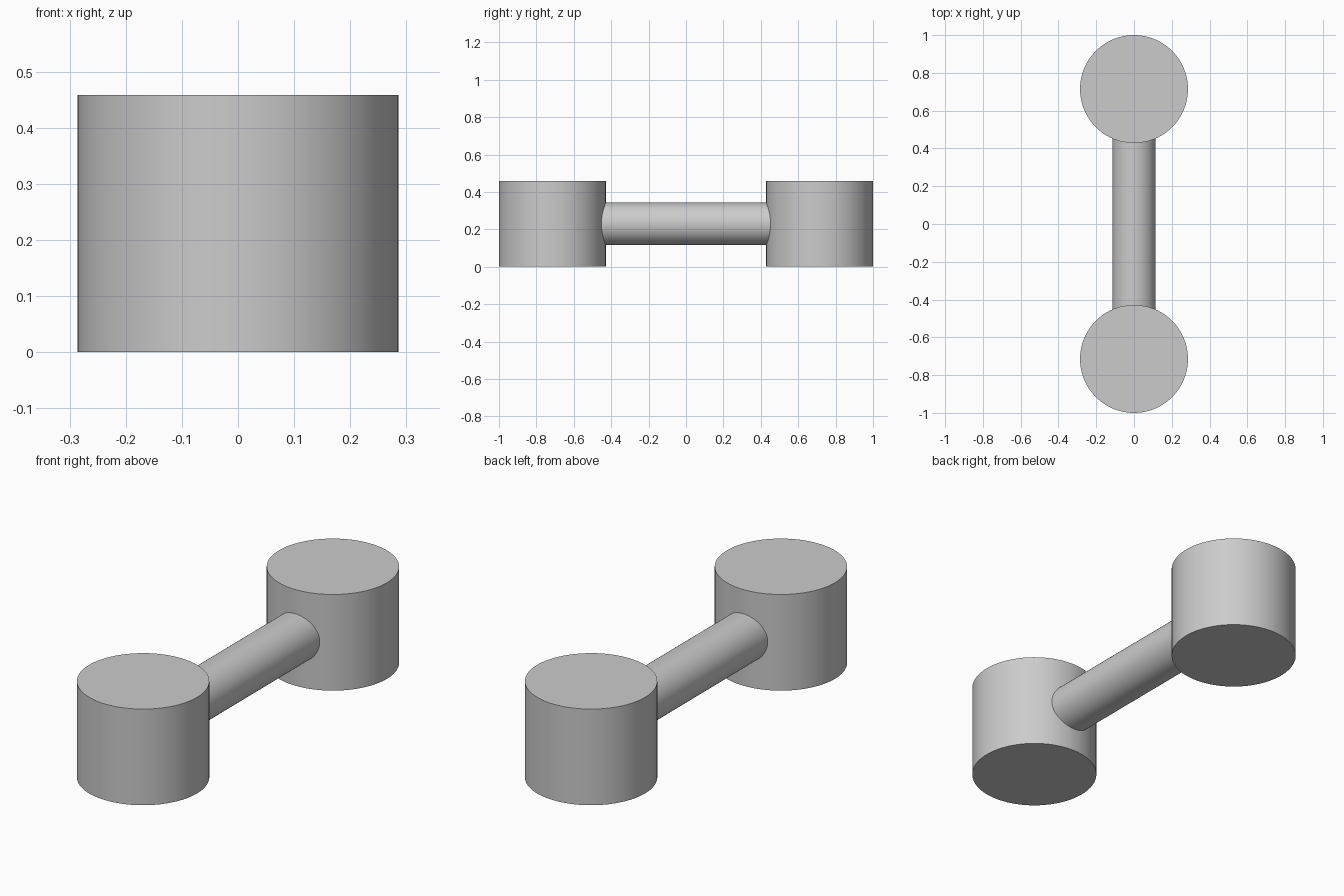
import bpy
import math

cube = bpy.data.objects.get("Cube")
if cube:
    bpy.data.objects.remove(cube, do_unlink=True)

RADIUS = 2 / 7
HEIGHT = 0.458
BAR_RADIUS = 0.114
CENTRE = 1 - RADIUS

grey = bpy.data.materials.new("plain grey")
grey.use_nodes = True
colour = (0.6, 0.6, 0.6, 1)
grey.diffuse_color = colour
grey.node_tree.nodes["Principled BSDF"].inputs["Base Color"].default_value = colour


def cylinder(name, radius, depth, location, rotation=(0, 0, 0)):
    bpy.ops.mesh.primitive_cylinder_add(vertices=96, radius=radius, depth=depth,
                                        location=location, rotation=rotation)
    obj = bpy.context.object
    obj.name = name
    obj.data.materials.append(grey)
    bpy.ops.object.shade_smooth_by_angle(angle=math.radians(30))
    return obj


# Upright end drums
for name, side in (("front_drum", -1), ("back_drum", 1)):
    cylinder(name, RADIUS, HEIGHT, (0, side * CENTRE, HEIGHT / 2))

# Connecting bar, its ends buried in the drums
cylinder("connecting_bar", BAR_RADIUS, 2 * CENTRE - RADIUS,
         (0, 0, HEIGHT / 2), (math.pi / 2, 0, 0))
